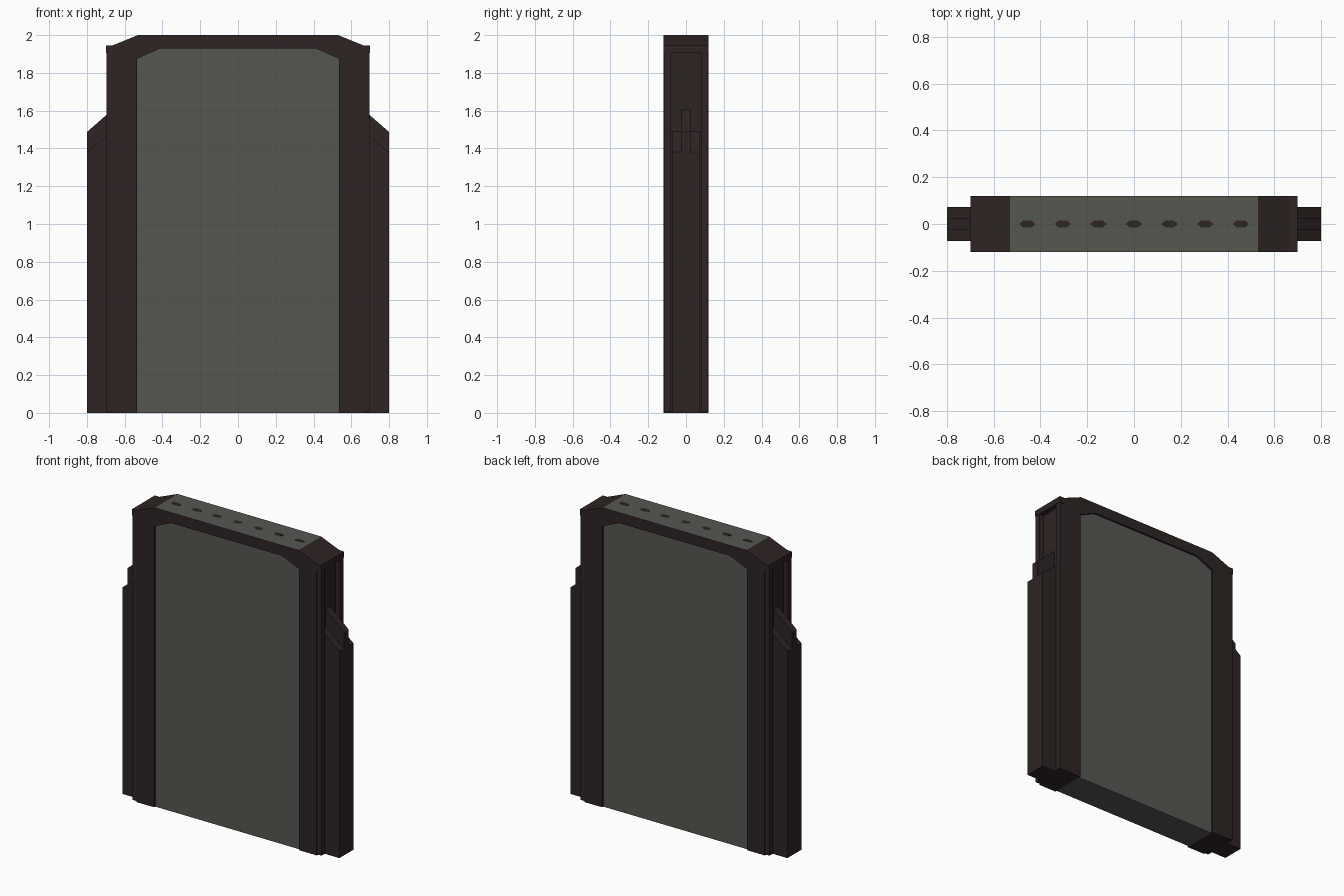
import bpy, bmesh

if "Cube" in bpy.data.objects:
    bpy.data.objects.remove(bpy.data.objects["Cube"])


def material(name, rgb):
    m = bpy.data.materials.new(name)
    m.diffuse_color = (*rgb, 1)
    m.use_nodes = True
    m.node_tree.nodes["Principled BSDF"].inputs["Base Color"].default_value = m.diffuse_color
    return m


GREY = material("panel grey", (0.094, 0.094, 0.081))
DARK = material("frame dark brown", (0.027, 0.018, 0.017))


def prism(name, profile, y0, y1, mats):
    """Extrude an x-z profile along y."""
    bm = bmesh.new()
    face = bm.faces.new([bm.verts.new((x, y0, z)) for x, z in profile])
    ext = bmesh.ops.extrude_face_region(bm, geom=[face])
    for g in ext["geom"]:
        if isinstance(g, bmesh.types.BMVert):
            g.co.y = y1
    bmesh.ops.recalc_face_normals(bm, faces=bm.faces[:])
    me = bpy.data.meshes.new(name)
    bm.to_mesh(me)
    bm.free()
    for m in mats:
        me.materials.append(m)
    ob = bpy.data.objects.new(name, me)
    bpy.context.collection.objects.link(ob)
    return ob


def box(x0, x1, z0, z1):
    return [(x0, z0), (x1, z0), (x1, z1), (x0, z1)]


def mirror(profile, side):
    return [(x * side, z) for x, z in profile]


# Arched frame around the panel; only its flat top is grey
half = [(0.535, 0), (0.665, 0), (0.665, 1.945), (0.53, 2.0)]
inner = [(0.41, 1.93), (0.535, 1.875)]
outline = half + [(-x, z) for x, z in reversed(half)] + \
    [(-x, z) for x, z in reversed(inner)] + inner
frame = prism("door_frame", outline, -0.12, 0.12, [DARK, GREY])
for p in frame.data.polygons:
    if p.normal.z > 0.95 and p.center.z > 1.99:
        p.material_index = 1

# Recessed door panel
panel = [(0.535, 0), (0.535, 1.875), (0.41, 1.93)]
prism("door_panel", panel + [(-x, z) for x, z in reversed(panel)], -0.108, 0.108, [GREY])

for side, tag in ((1, "right"), (-1, "left")):
    # Cap over the side channel
    prism(f"{tag}_channel_cap", mirror(box(0.655, 0.699, 1.905, 1.945), side), -0.12, 0.12, [DARK])
    # Front and back channel flanges
    for y in (-1, 1):
        prism(f"{tag}_channel_flange", mirror(box(0.655, 0.697, 0.005, 1.91), side),
              y * 0.08, y * 0.116, [DARK])
        # Lower outer ribs with sloped tops
        prism(f"{tag}_outer_rib", mirror([(0.655, 0), (0.8, 0), (0.8, 1.38), (0.665, 1.49), (0.655, 1.49)], side),
              y * 0.025, y * 0.073, [DARK])
    # Taller central rib
    prism(f"{tag}_centre_rib", mirror([(0.655, 0), (0.8, 0), (0.8, 1.487), (0.665, 1.605), (0.655, 1.605)], side),
          -0.025, 0.025, [DARK])

# Row of dark diamond marks along the top
for i in range(7):
    x = (i - 3) * 0.152
    bm = bmesh.new()
    bmesh.ops.create_cone(bm, cap_ends=True, segments=6, radius1=1, radius2=1, depth=1)
    for v in bm.verts:
        v.co = (x + v.co.y * 0.035, v.co.x * 0.018, 1.998 + v.co.z * 0.006)
    bmesh.ops.recalc_face_normals(bm, faces=bm.faces[:])
    me = bpy.data.meshes.new("top_mark")
    bm.to_mesh(me)
    bm.free()
    me.materials.append(DARK)
    bpy.context.collection.objects.link(bpy.data.objects.new("top_mark", me))
